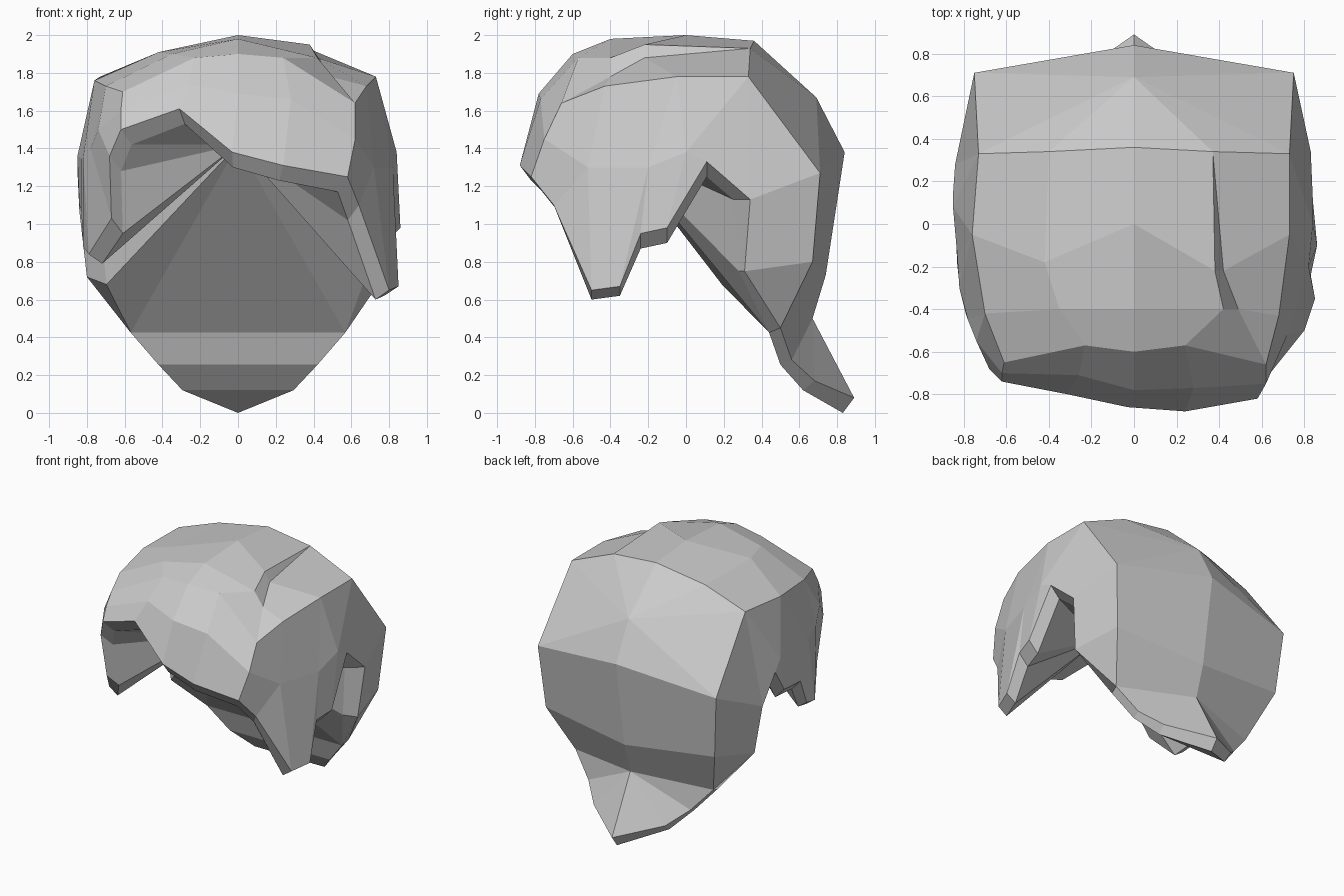
import bpy, bmesh

if "Cube" in bpy.data.objects:
    bpy.data.objects.remove(bpy.data.objects["Cube"])

bm = bmesh.new()
cache = {}


def vert(p):
    key = tuple(round(c, 3) for c in p)
    if key not in cache:
        cache[key] = bm.verts.new(key)
    return cache[key]


def face(points):
    """Add a face, dropping repeated corners."""
    vs = list(dict.fromkeys(vert(p) for p in points))
    if len(vs) > 2 and not bm.faces.get(vs):
        bm.faces.new(vs)


def loft(columns):
    """Skin neighbouring columns of equal length."""
    for a, b in zip(columns, columns[1:]):
        for i in range(len(a) - 1):
            face([a[i], a[i + 1], b[i + 1], b[i]])


def rim(p):
    """Inner edge of the hem: moved inward and down."""
    x, y, z = p
    if y > .25 and z > .6:          # rear edge of the ear notches
        inward = .09 if z > 1 else (.13 if x < 0 else .03)
        return (x * .87, y - inward, z - (.04 if x < 0 else 0))
    if .2 < z < .6:
        drop = .025
    else:
        drop = .08 if z > .9 or z < .1 else .05
    inward = .06 if y < -.55 or y > .45 else 0
    return (x * (.98 if z < .5 else .91), y + (inward if y < 0 else -inward), z - drop)


# Shared corners: back of crown, upper side edges and front corners
AR, BR, CR, DR = (.73, .33, 1.78), (.73, -.05, 1.78), (.68, -.43, 1.73), (.62, -.66, 1.64)
AL, BL, CL, DL = (-.73, .33, 1.78), (-.76, -.05, 1.76), (-.70, -.42, 1.73), (-.61, -.65, 1.70)

# Crown, left to right, with a step at the parting
crown = [
    [AL, BL, CL, DL],
    [(-.40, .34, 1.90), (-.42, -.18, 1.91), (-.35, -.40, 1.90), (-.23, -.57, 1.88)],
    [(0, .36, 1.97), (0, 0, 2.0), (0, -.40, 1.98), (0, -.60, 1.90)],
    [(.37, .34, 1.93), (.38, -.22, 1.95), (.42, -.40, 1.88), (.24, -.57, 1.88)],
    [(.37, .34, 1.93), (.42, -.22, 1.88), (.49, -.40, 1.78), DR],
    [AR, BR, CR, DR],
]
loft(crown)

# Swept fringe
fringe_left = [DL, (-.62, -.70, 1.60), (-.62, -.74, 1.50)]
fringe_right = [DR, (.62, -.75, 1.45), (.58, -.82, 1.25)]
loft([
    fringe_left,
    [crown[1][3], (-.26, -.71, 1.74), (-.31, -.80, 1.61)],
    [crown[2][3], (0, -.78, 1.69), (-.03, -.86, 1.38)],
    [crown[3][3], (.28, -.77, 1.66), (.24, -.88, 1.31)],
    fringe_right,
])

# Right side: long front lock, short lock and ear notch
mid, ear = (.82, -.20, 1.30), (.84, 0, 1.38)
loft([
    fringe_right,
    [CR, (.72, -.52, 1.30), (.64, -.70, 1.10)],
    [CR, (.72, -.52, 1.30), (.80, -.50, .65)],
    [BR, mid, (.85, -.35, .67)],
    [BR, mid, (.83, -.24, .95)],
    [BR, ear, (.86, -.10, .98)],
    [AR, ear, (.84, .11, 1.33)],
    [AR, AR, (.83, .34, 1.13)],
])

# Left side: thin front lock and smaller ear notch
mid, ear = (-.83, -.15, 1.35), (-.85, .08, 1.36)
loft([
    fringe_left,
    [CL, (-.74, -.55, 1.50), (-.68, -.68, 1.36)],
    [CL, (-.78, -.45, 1.40), (-.67, -.62, 1.03)],
    [BL, (-.82, -.30, 1.35), (-.79, -.42, .84)],
    [BL, mid, (-.82, -.28, .88)],
    [BL, mid, (-.83, -.19, 1.08)],
    [BL, ear, (-.84, .02, 1.10)],
    [AL, ear, (-.85, .14, 1.28)],
    [AL, AL, (-.84, .28, 1.07)],
])

# Back: centre spine, mirrored panels and pointed tail
spine = [(0, .69, 1.67), (0, .84, 1.38), (0, .74, .73), (0, .67, .50)]
notch_rear = {1: [AR, (.83, .34, 1.13), (.79, .31, .75)],
              -1: [AL, (-.84, .28, 1.07), (-.80, .32, .72)]}
tails = []
for s in (-1, 1):
    corner = [(s * .75, .71, 1.27), (s * .71, .67, .80), (s * .58, .50, .45)]
    loft([notch_rear[s] + corner[2:], notch_rear[s][:1] + corner])
    loft([spine[1:], corner])
    ridge = [c[0] for c in (crown[2::-1] if s < 0 else crown[2:])]
    for a, b in zip(ridge, ridge[1:]):
        face([spine[0], a, b])
    face([spine[0], ridge[-1], corner[0]])
    face([spine[0], corner[0], spine[1]])
    hem = [corner[2], (s * .43, .56, .28), (s * .30, .68, .17), (0, .89, .08)]
    for a, b in zip(hem, hem[1:]):
        face([spine[3], a, b])
    tails.append([rim(p) for p in hem])

# Hem thickness, and an underside fanning to a point behind the fringe
hub = (0, -.38, 1.42)
edges = [[tuple(v.co) for v in e.verts] for e in bm.edges if e.is_boundary]
for a, b in edges:
    ra, rb = rim(a), rim(b)
    face([a, b, rb, ra])
    if a[2] + b[2] > .91:
        face([ra, rb, hub])
face([tails[0][0], tails[1][0], hub])
loft(tails)

bmesh.ops.remove_doubles(bm, verts=bm.verts, dist=.002)
bmesh.ops.recalc_face_normals(bm, faces=bm.faces)

mesh = bpy.data.meshes.new("hair_shell")
bm.to_mesh(mesh)
bm.free()
hair = bpy.data.objects.new("hair_shell", mesh)
bpy.context.collection.objects.link(hair)
